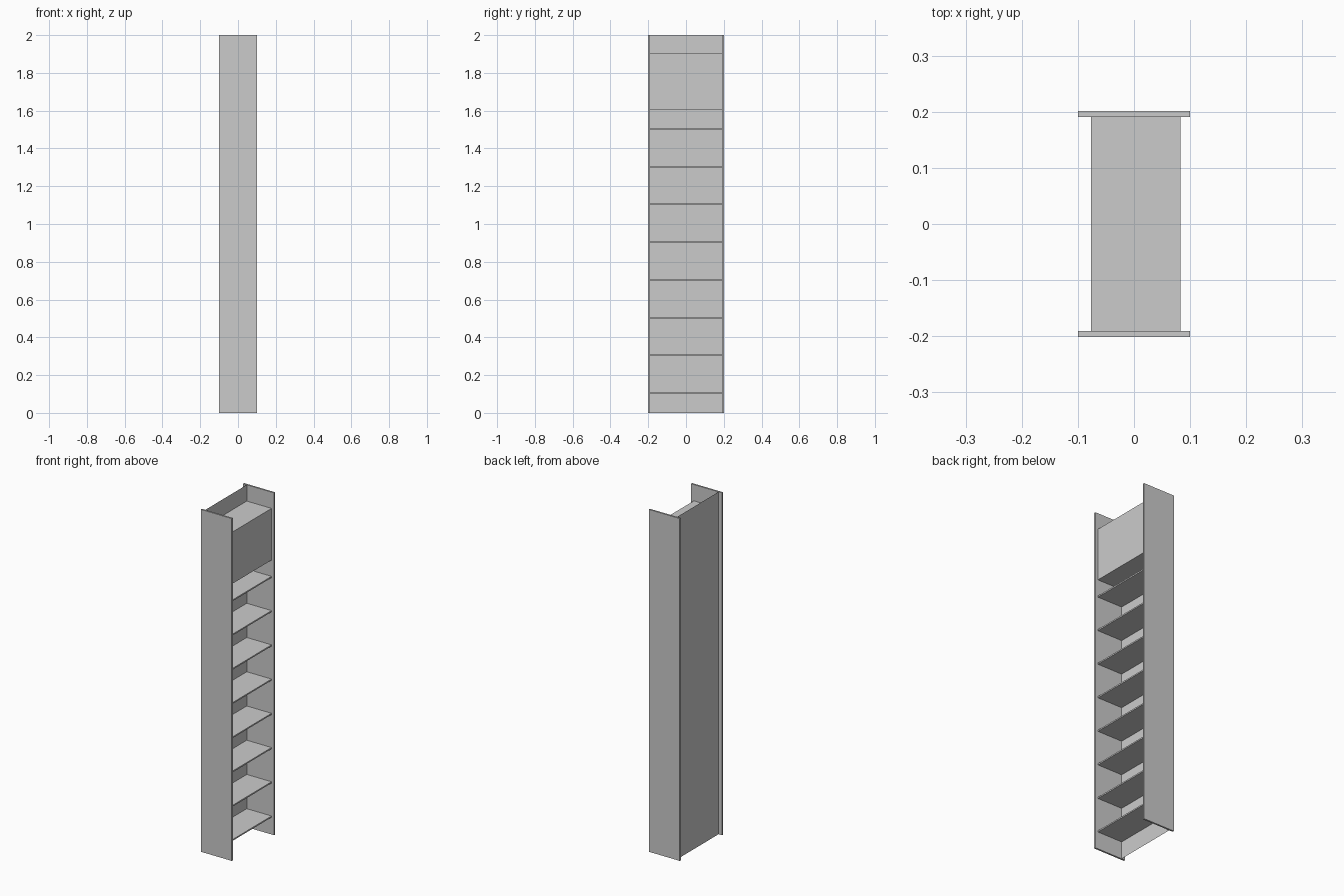
import bpy, bmesh
from mathutils import Matrix, Vector

if "Cube" in bpy.data.objects:
    bpy.data.objects.remove(bpy.data.objects["Cube"])

HALF_W, PANEL_T = 0.201, 0.01      # outer half width, side panel thickness
BACK_X, FRONT_X = -0.077, 0.083    # depth range of shelves
INNER = HALF_W - PANEL_T


def finish(name, bm):
    mesh = bpy.data.meshes.new(name)
    bm.to_mesh(mesh)
    bm.free()
    obj = bpy.data.objects.new(name, mesh)
    bpy.context.collection.objects.link(obj)
    return obj


def box(name, lo, hi):
    lo, hi = Vector(lo), Vector(hi)
    bm = bmesh.new()
    bmesh.ops.create_cube(bm, size=1, matrix=Matrix.Translation((lo + hi) / 2)
                          @ Matrix.Diagonal((*(hi - lo), 1)))
    return finish(name, bm)


# Full-height side panels
for side, y0 in (("left", -HALF_W), ("right", INNER)):
    box(f"{side}_side_panel", (-0.1, y0, 0), (0.1, y0 + PANEL_T, 2))

# Eight evenly spaced shelves
for i in range(8):
    z = 0.1 + 0.2 * i
    box(f"shelf_{i + 1}", (BACK_X, -INNER, z), (FRONT_X, INNER, z + 0.008))

# Closed compartment near the top
box("upper_compartment", (BACK_X, -INNER, 1.603), (FRONT_X, INNER, 1.905))

# Thin back sheet, flush with the shelf backs
bm = bmesh.new()
bm.faces.new([bm.verts.new((BACK_X, y, z)) for y, z in
              ((INNER, 0), (-INNER, 0), (-INNER, 2), (INNER, 2))])
bm.normal_update()
finish("back_sheet", bm)
